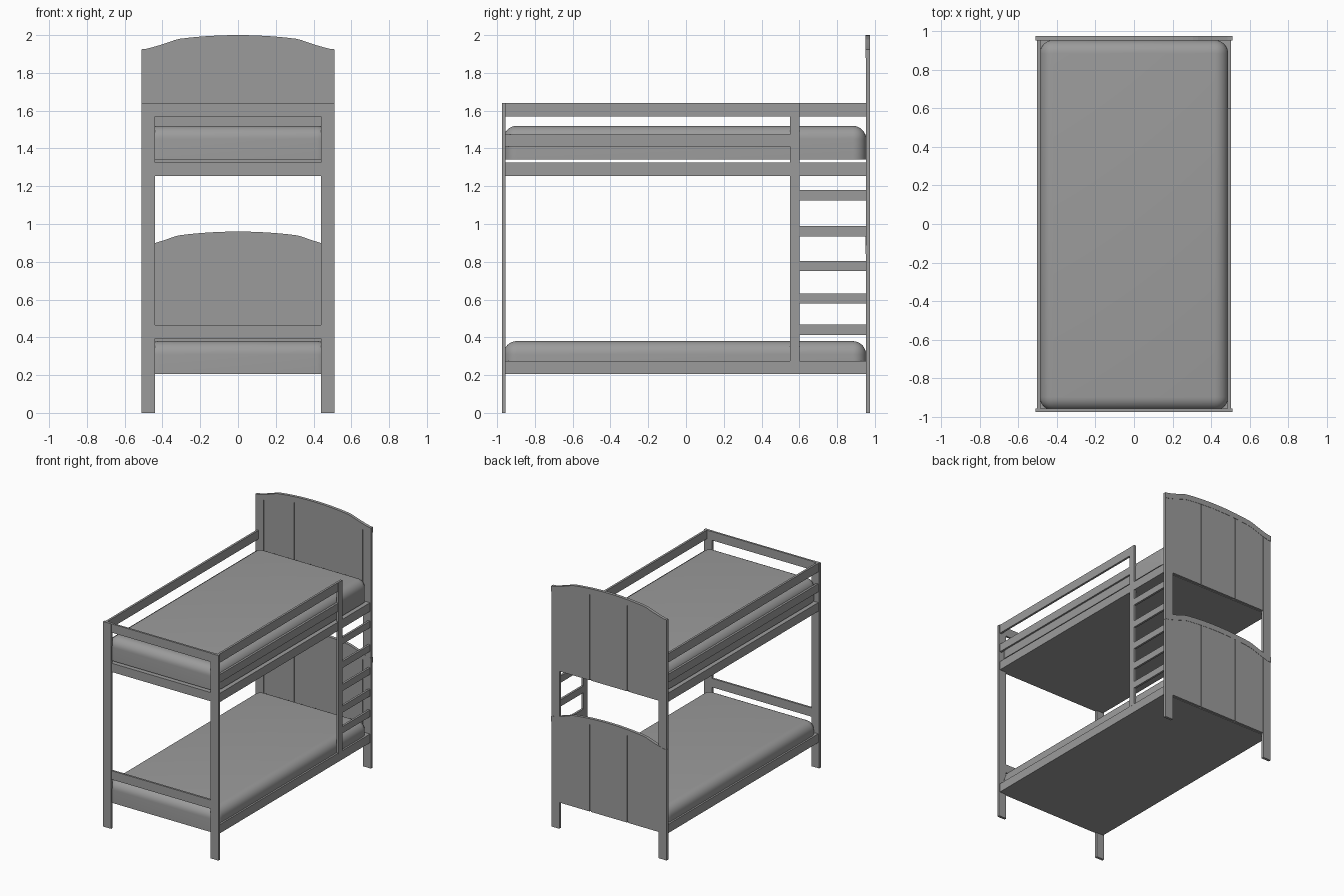
import bpy, bmesh, math

if "Cube" in bpy.data.objects:
    bpy.data.objects.remove(bpy.data.objects["Cube"])

GREY = bpy.data.materials.new("dark_grey")
GREY.diffuse_color = (0.33, 0.33, 0.33, 1)
GREY.use_nodes = True
GREY.node_tree.nodes["Principled BSDF"].inputs["Base Color"].default_value = GREY.diffuse_color


def finish(name, bm):
    bmesh.ops.recalc_face_normals(bm, faces=bm.faces)
    me = bpy.data.meshes.new(name)
    bm.to_mesh(me)
    bm.free()
    me.materials.append(GREY)
    ob = bpy.data.objects.new(name, me)
    bpy.context.collection.objects.link(ob)
    return ob


def box(name, x0, x1, y0, y1, z0, z1):
    bm = bmesh.new()
    bmesh.ops.create_cube(bm, size=1)
    for v in bm.verts:
        v.co = ((x0 + x1) / 2 + v.co.x * (x1 - x0),
                (y0 + y1) / 2 + v.co.y * (y1 - y0),
                (z0 + z1) / 2 + v.co.z * (z1 - z0))
    return finish(name, bm)


def mattress(name, z0, z1):
    ob = box(name, -0.488, 0.488, -0.966, 0.953, z0, z1)
    bm = bmesh.new()
    bm.from_mesh(ob.data)
    # round every edge except the four along the bottom
    edges = [e for e in bm.edges if any(v.co.z > z0 + 0.01 for v in e.verts)]
    bmesh.ops.bevel(bm, geom=edges, offset=0.07, segments=8, profile=0.5, affect='EDGES')
    bm.to_mesh(ob.data)
    bm.free()
    bpy.context.view_layer.objects.active = ob
    ob.select_set(True)
    bpy.ops.object.shade_smooth_by_angle(angle=math.radians(40))
    ob.select_set(False)


def crest(x):
    # height of the arched board edge, measured below the peak
    a = abs(x)
    if a <= 0.32:
        return -0.021 * (a / 0.32) ** 2
    t = min((a - 0.32) / 0.175, 1)
    return -0.021 - 0.054 * (0.75 * t + 0.25 * math.sin(t * math.pi / 2))


def arched(name, x0, x1, y0, y1, top, bottom, n=16):
    # board with arched upper edge; bottom is a function of x
    bm = bmesh.new()
    rings = []
    for i in range(n + 1):
        x = x0 + (x1 - x0) * i / n
        zt, zb = top + crest(x), bottom(x)
        rings.append([bm.verts.new(p) for p in
                      ((x, y0, zb), (x, y1, zb), (x, y1, zt), (x, y0, zt))])
    for a, b in zip(rings, rings[1:]):
        for k in range(4):
            bm.faces.new((a[k], a[(k + 1) % 4], b[(k + 1) % 4], b[k]))
    bm.faces.new(rings[0])
    bm.faces.new(rings[-1])
    return finish(name, bm)


# Posts and side rails, both sides
for s, side in ((-1, "left"), (1, "right")):
    p0, p1 = sorted((s * 0.44, s * 0.51))
    box(side + "_front_post", p0, p1, -0.975, -0.955, 0, 1.64)
    box(side + "_back_post", p0, p1, 0.952, 0.973, 0, 1.925)
    r0, r1 = sorted((s * 0.485, s * 0.502))
    end = 0.6 if s > 0 else 0.955
    # the right side guard stops at the ladder; a far section carries on to the headboard
    box(side + "_top_guard_rail", r0, r1, -0.957, end, 1.57, 1.64)
    box(side + "_middle_guard_rail", r0, r1, -0.957, 0.55 if s > 0 else 0.955, 1.41, 1.475)

# Bed bases: side rails and slatted deck as one flush slab
box("upper_bed_base", -0.502, 0.502, -0.957, 0.955, 1.255, 1.325)
box("lower_bed_base", -0.502, 0.502, -0.957, 0.955, 0.205, 0.275)

# Foot end rails
for name, z0, z1 in (("foot_guard_rail", 1.57, 1.64), ("foot_upper_rail", 1.255, 1.325),
                     ("foot_lower_rail", 0.395, 0.465)):
    box(name, -0.44, 0.44, -0.973, -0.957, z0, z1)

# Headboards: core, grooved planks and crest moulding
for name, z0, peak in (("upper", 1.26, 2.0), ("lower", 0.21, 0.96)):
    arched(name + "_headboard_core", -0.445, 0.445, 0.957, 0.968, peak - 0.01, lambda x: z0 + 0.005)
    for i, (a, b) in enumerate(((-0.437, -0.171), (-0.159, 0.159), (0.171, 0.437))):
        arched(f"{name}_headboard_plank_{i + 1}", a, b, 0.952, 0.973, peak - 0.01, lambda x: z0)
    arched(name + "_headboard_crest", -0.511, 0.511, 0.951, 0.975, peak,
           lambda x: peak + crest(x) - 0.045, 40)

# Ladder
box("ladder_post", 0.485, 0.503, 0.55, 0.6, 0.27, 1.64)
for i, z in enumerate((0.44, 0.605, 0.778, 0.962, 1.152)):
    box(f"ladder_rung_{i + 1}", 0.485, 0.502, 0.598, 0.955, z - 0.027, z + 0.027)

# Mattresses
mattress("lower_mattress", 0.205, 0.38)
mattress("upper_mattress", 1.342, 1.52)
